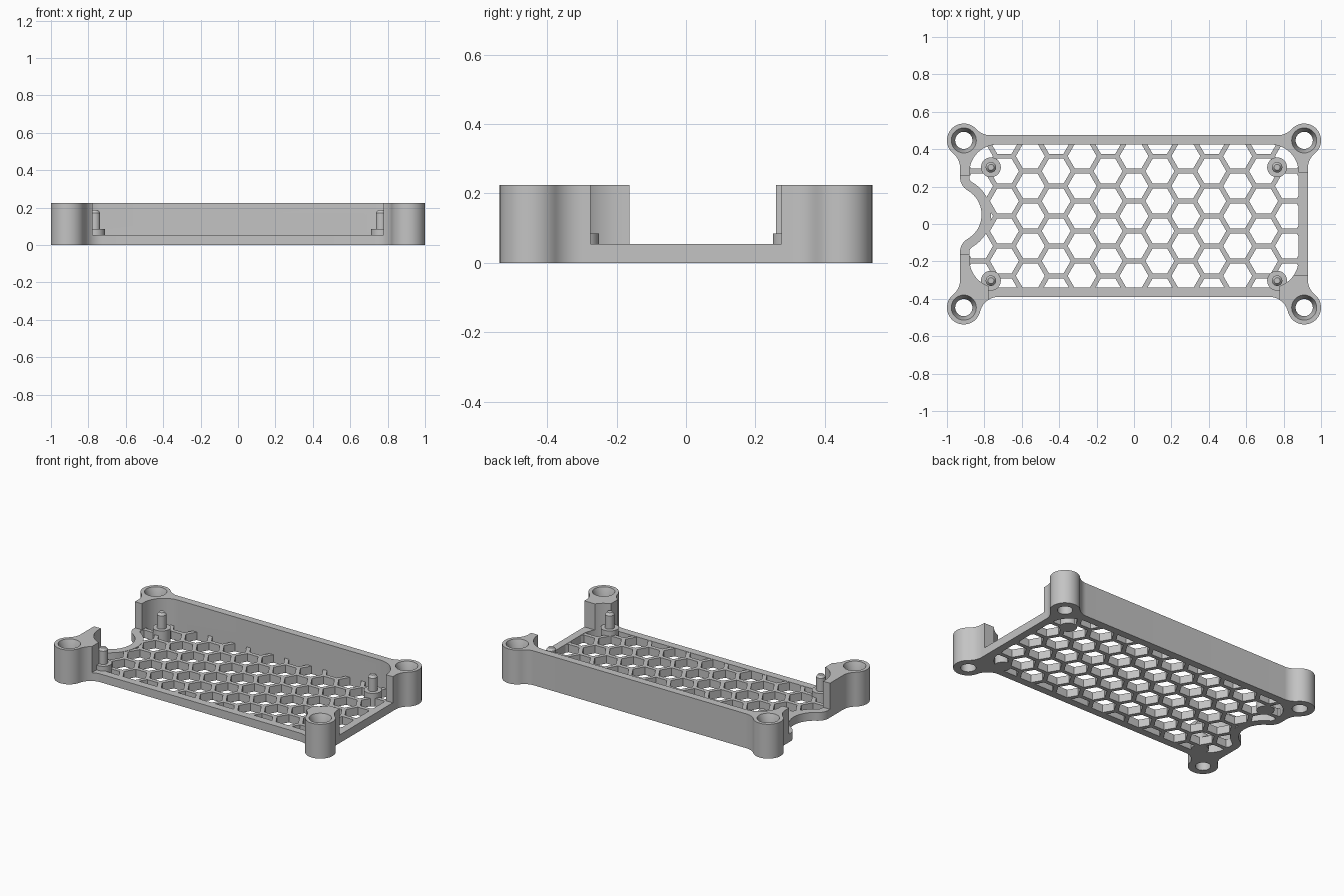
import bpy, bmesh, math
from mathutils import Vector

if "Cube" in bpy.data.objects:
    bpy.data.objects.remove(bpy.data.objects["Cube"])

HEIGHT, RIM, FLOOR = 0.225, 0.054, 0.052
BOSS = Vector((0.91, 0.447))
BOSS_R, FILLET = 0.09, 0.1
BACK, FRONT = 0.475, 0.39      # outer wall distances from the centre line
SIDE, WALL = 0.93, 0.05

grey = bpy.data.materials.new("grey plastic")
grey.use_nodes = True
colour = (0.55, 0.55, 0.55, 1)
grey.diffuse_color = colour
grey.node_tree.nodes["Principled BSDF"].inputs["Base Color"].default_value = colour


def make_object(name, bm):
    bmesh.ops.recalc_face_normals(bm, faces=bm.faces[:])
    mesh = bpy.data.meshes.new(name)
    bm.to_mesh(mesh)
    bm.free()
    mesh.materials.append(grey)
    obj = bpy.data.objects.new(name, mesh)
    bpy.context.collection.objects.link(obj)
    return obj


def add_prism(bm, points, z0, z1):
    low = [bm.verts.new((p[0], p[1], z0)) for p in points]
    high = [bm.verts.new((p[0], p[1], z1)) for p in points]
    bm.faces.new(low[::-1])
    bm.faces.new(high)
    for i in range(len(points)):
        j = (i + 1) % len(points)
        bm.faces.new((low[i], low[j], high[j], high[i]))


def prism(name, points, z0, z1):
    bm = bmesh.new()
    add_prism(bm, points, z0, z1)
    return make_object(name, bm)


def box(name, x0, x1, y0, y1, z0, z1):
    return prism(name, [(x0, y0), (x1, y0), (x1, y1), (x0, y1)], z0, z1)


def combine(obj, other, operation="DIFFERENCE"):
    mod = obj.modifiers.new("combine", "BOOLEAN")
    mod.operation, mod.object, mod.solver = operation, other, "EXACT"
    graph = bpy.context.evaluated_depsgraph_get()
    mesh = bpy.data.meshes.new_from_object(obj.evaluated_get(graph))
    obj.modifiers.clear()
    obj.data = mesh
    bpy.data.objects.remove(other)


def arc(centre, radius, a0, a1, n=12):
    return [Vector((centre[0] + radius * math.cos(a0 + (a1 - a0) * i / n),
                    centre[1] + radius * math.sin(a0 + (a1 - a0) * i / n)))
            for i in range(n + 1)]


def turned(name, x, y, profile, segments=40):
    # round part from (radius, height) steps
    bm = bmesh.new()
    rings = [[bm.verts.new((p.x, p.y, z)) for p in arc((x, y), r, 0, math.tau, segments)[:-1]]
             for r, z in profile]
    for a, b in zip(rings, rings[1:]):
        for i in range(segments):
            j = (i + 1) % segments
            bm.faces.new((a[i], a[j], b[j], b[i]))
    bm.faces.new(rings[0][::-1])
    bm.faces.new(rings[-1])
    return make_object(name, bm)


def angle(v):
    return math.atan2(v.y, v.x)


def outer_corner(wall):
    # wall fillet, round screw boss, wall fillet
    dx1 = math.sqrt((FILLET + BOSS_R) ** 2 - (FILLET + SIDE - BOSS.x) ** 2)
    dx2 = math.sqrt((FILLET + BOSS_R) ** 2 - (FILLET + wall - BOSS.y) ** 2)
    f1 = Vector((SIDE + FILLET, BOSS.y - dx1))
    f2 = Vector((BOSS.x - dx2, wall + FILLET))
    return (arc(f1, FILLET, math.pi, angle(BOSS - f1))
            + arc(BOSS, BOSS_R, angle(f1 - BOSS), angle(f2 - BOSS), 24)[1:-1]
            + arc(f2, FILLET, angle(BOSS - f2), -math.pi / 2))


def inner_corner(wall, radius=0.15):
    return arc((SIDE - WALL - radius, wall - WALL - radius), radius, 0, math.pi / 2)


def scallop(offset):
    # round recess in the side wall, blended into it; offset gives the inner skin
    blend, radius = 0.08, 0.15
    main = Vector((-SIDE - 0.035, 0.05))
    dx = blend + 0.035
    dy = math.sqrt((radius + blend) ** 2 - dx ** 2)
    a = math.atan2(dy, dx)
    top, low = main + Vector((dx, dy)), main + Vector((dx, -dy))
    small, large = blend - offset, radius + offset
    return (arc(top, small, math.pi, math.pi + a, 8)
            + arc(main, large, a, -a, 24)[1:-1]
            + arc(low, small, math.pi - a, math.pi, 8))


def outline(corner, recess):
    def flip(points, sx, sy):
        return [Vector((p.x * sx, p.y * sy)) for p in points]
    back, front = corner(BACK), corner(FRONT)
    return (back + flip(back, -1, 1)[::-1] + recess
            + flip(front, -1, -1) + flip(front, 1, -1)[::-1])


outer = outline(outer_corner, scallop(0))
inner = outline(inner_corner, scallop(WALL))

# Tray body with its pocket
tray = prism("tray_body", outer, 0, HEIGHT)
combine(tray, prism("pocket", inner, FLOOR, 1))

# Lowered stretches of the front and side walls
combine(tray, box("front_gap", -0.777, 0.777, -1, -0.2, RIM, 1.1))
combine(tray, box("left_gap", 0.7, 1.2, -0.275, 0.275, RIM, 1.1))
combine(tray, box("right_gap", -1.2, -0.7, -0.163, 0.26, RIM, 1.1))

# Countersunk screw holes through the corner bosses
for sx in (-1, 1):
    for sy in (-1, 1):
        combine(tray, turned("screw_hole", BOSS.x * sx, BOSS.y * sy,
                             [(0.046, -0.1), (0.046, HEIGHT - 0.06),
                              (0.067, HEIGHT), (0.067, HEIGHT + 0.1)]))

# Honeycomb openings in the floor, trimmed to the pocket
PITCH, STRUT = 0.16, 0.026
step = PITCH * math.sqrt(3) / 2
hex_r = (PITCH - STRUT) / math.sqrt(3)
middle = (BACK - FRONT) / 2
bm = bmesh.new()
for col in range(-7, 8):
    for row in range(-4, 5):
        y = middle + PITCH * (row + (0.5 if col % 2 else 0))
        add_prism(bm, arc((col * step, y), hex_r, 0, math.tau, 6)[:-1], -0.1, RIM + 0.03)
openings = make_object("openings", bm)
combine(openings, prism("trim", inner, -0.2, 0.2), "INTERSECT")
combine(tray, openings)

# Stepped standoffs with locating pins
parts = [tray]
for sx, side in ((-1, "right"), (1, "left")):
    for sy, end in ((-1, "front"), (1, "back")):
        parts.append(turned(f"{end}_{side}_standoff", 0.765 * sx, 0.303 * sy,
                            [(0.053, 0), (0.053, 0.085), (0.028, 0.085),
                             (0.028, 0.172), (0.016, 0.187)]))

# Smooth curved walls, keep edges sharp
bpy.ops.object.select_all(action="DESELECT")
for obj in parts:
    obj.select_set(True)
bpy.context.view_layer.objects.active = tray
bpy.ops.object.shade_smooth_by_angle(angle=math.radians(30))
